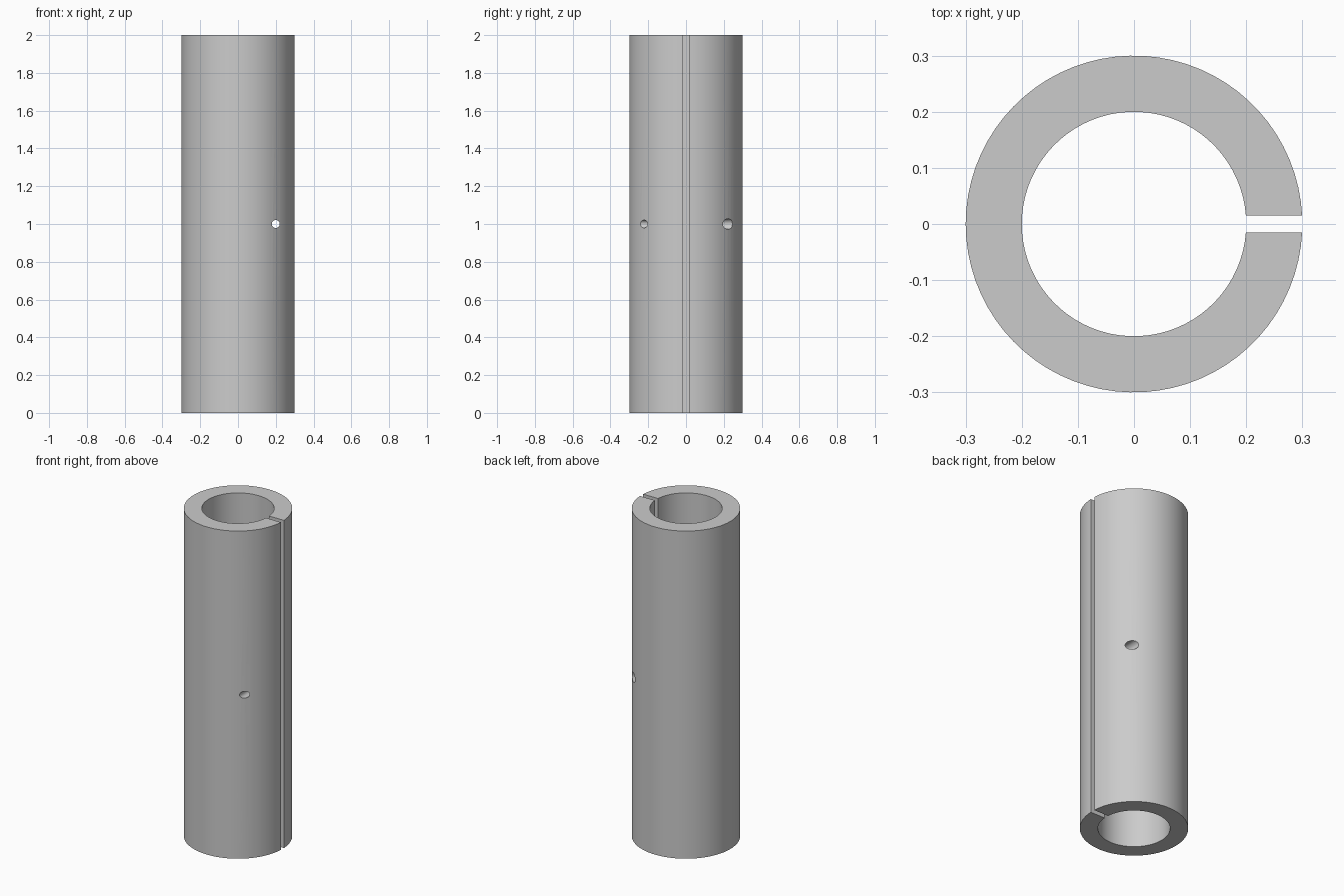
import bpy
import bmesh
from math import asin, cos, sin, pi, radians

OUTER, INNER, HEIGHT, SLOT_HALF = 0.3, 0.2, 2.0, 0.015
STEPS = 72

cube = bpy.data.objects.get("Cube")
if cube:
    bpy.data.objects.remove(cube, do_unlink=True)

grey = bpy.data.materials.new("plain grey")
grey.use_nodes = True
colour = (0.6, 0.6, 0.6, 1)
grey.diffuse_color = colour
grey.node_tree.nodes["Principled BSDF"].inputs["Base Color"].default_value = colour


def arc(bm, radius):
    """Open ring of points that leaves a parallel-sided slot at +x."""
    start = asin(SLOT_HALF / radius)
    angles = [start + (2 * pi - 2 * start) * i / STEPS for i in range(STEPS + 1)]
    return [bm.verts.new((radius * cos(a), radius * sin(a), 0)) for a in angles]


def make_object(name, bm):
    bmesh.ops.recalc_face_normals(bm, faces=bm.faces[:])
    mesh = bpy.data.meshes.new(name)
    bm.to_mesh(mesh)
    bm.free()
    mesh.materials.append(grey)
    obj = bpy.data.objects.new(name, mesh)
    bpy.context.collection.objects.link(obj)
    return obj


# Slotted tube: C-shaped section extruded upwards
bm = bmesh.new()
outer, inner = arc(bm, OUTER), arc(bm, INNER)
for i in range(STEPS):
    bm.faces.new((outer[i], outer[i + 1], inner[i + 1], inner[i]))
top = bmesh.ops.extrude_face_region(bm, geom=bm.faces[:], use_keep_orig=True)
top_verts = [g for g in top["geom"] if isinstance(g, bmesh.types.BMVert)]
bmesh.ops.translate(bm, verts=top_verts, vec=(0, 0, HEIGHT))
tube = make_object("slotted_tube", bm)

bpy.ops.object.select_all(action="DESELECT")
tube.select_set(True)
bpy.context.view_layer.objects.active = tube


def drill(name, radius, side):
    """Cut a cross hole from the slot out through one side."""
    bm = bmesh.new()
    bmesh.ops.create_cone(bm, cap_ends=True, segments=32,
                          radius1=radius, radius2=radius, depth=0.4)
    cutter = make_object(name, bm)
    cutter.rotation_euler.x = pi / 2
    cutter.location = (0.2, side * 0.2, HEIGHT / 2)
    cutter.hide_render = True
    cut = tube.modifiers.new(name, "BOOLEAN")
    cut.operation = "DIFFERENCE"
    cut.solver = "EXACT"
    cut.object = cutter
    bpy.ops.object.modifier_apply(modifier=cut.name)
    bpy.data.objects.remove(cutter, do_unlink=True)


# Clamp screw holes: narrow at the front, wider at the back
drill("front_hole", 0.021, -1)
drill("back_hole", 0.028, 1)

bpy.ops.object.shade_smooth_by_angle(angle=radians(30))
